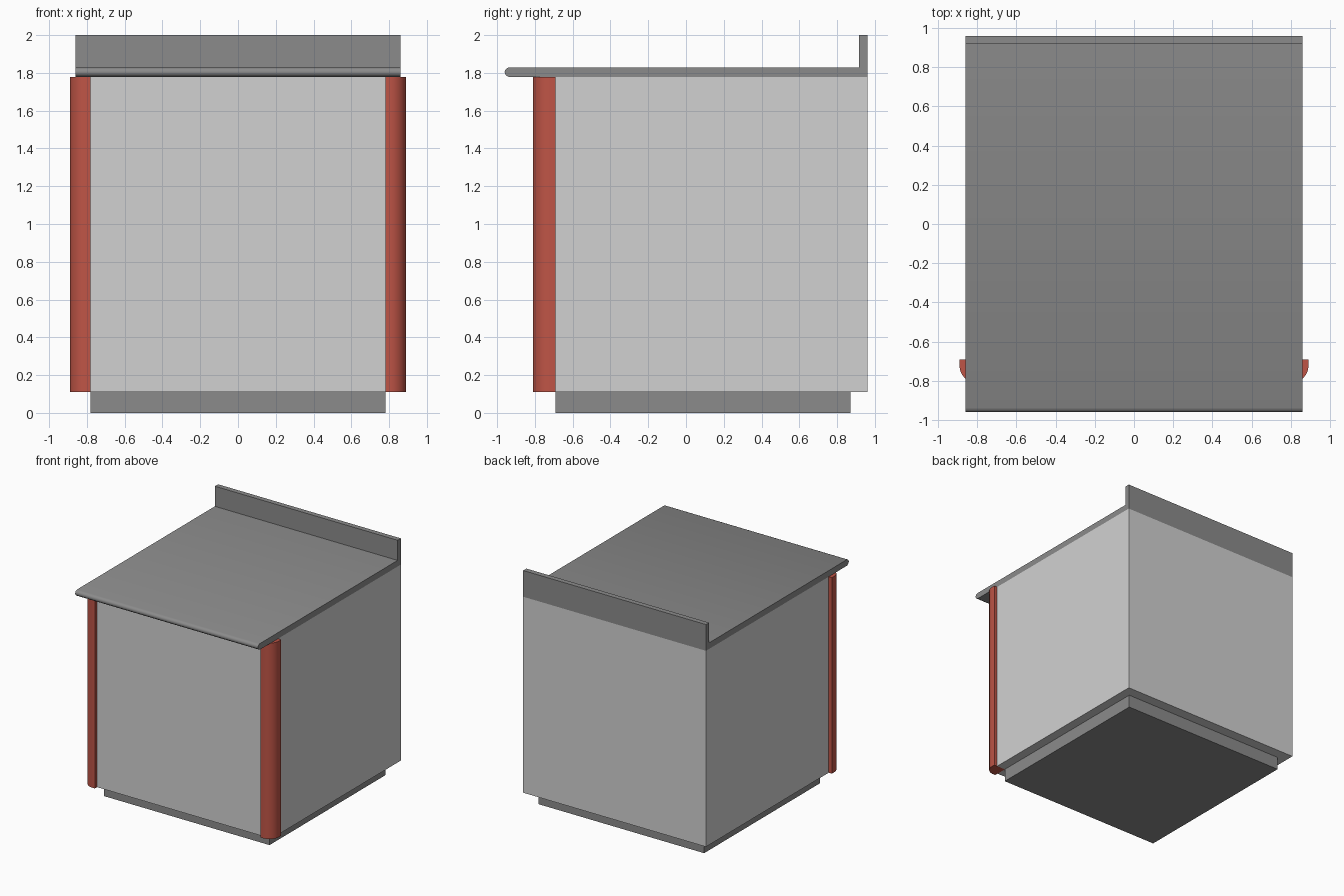
import bpy, bmesh, math
from mathutils import Vector

if "Cube" in bpy.data.objects:
    bpy.data.objects.remove(bpy.data.objects["Cube"])


def material(name, rgb):
    m = bpy.data.materials.new(name)
    m.diffuse_color = (*rgb, 1)
    m.use_nodes = True
    m.node_tree.nodes["Principled BSDF"].inputs["Base Color"].default_value = m.diffuse_color
    return m


LIGHT = material("light grey panel", (0.64, 0.64, 0.64))
STEEL = material("mid grey metal", (0.26, 0.26, 0.26))
RED = material("red trim", (0.52, 0.09, 0.062))


def prism(name, points, direction, mat):
    """Extrude a closed outline of 3D points along a direction."""
    bm = bmesh.new()
    face = bm.faces.new([bm.verts.new(p) for p in points])
    ext = bmesh.ops.extrude_face_region(bm, geom=[face])["geom"]
    moved = [g for g in ext if isinstance(g, bmesh.types.BMVert)]
    bmesh.ops.translate(bm, verts=moved, vec=Vector(direction))
    bmesh.ops.recalc_face_normals(bm, faces=bm.faces)
    me = bpy.data.meshes.new(name)
    bm.to_mesh(me)
    bm.free()
    me.materials.append(mat)
    ob = bpy.data.objects.new(name, me)
    bpy.context.collection.objects.link(ob)
    return ob


def box(name, x, y, z, mat):
    pts = [(x[0], y[0], z[0]), (x[1], y[0], z[0]), (x[1], y[1], z[0]), (x[0], y[1], z[0])]
    return prism(name, pts, (0, 0, z[1] - z[0]), mat)


def smooth(ob):
    bpy.ops.object.select_all(action='DESELECT')
    ob.select_set(True)
    bpy.context.view_layer.objects.active = ob
    bpy.ops.object.shade_smooth_by_angle(angle=math.radians(35))


def arc(cx, cy, r, a0, a1, n):
    return [(cx + r * math.cos(math.radians(a0 + (a1 - a0) * i / n)),
             cy + r * math.sin(math.radians(a0 + (a1 - a0) * i / n))) for i in range(n + 1)]


# Recessed plinth, cabinet body and front panel
box("plinth", (-0.78, 0.78), (-0.69, 0.87), (0, 0.11), STEEL)
box("cabinet_body", (-0.86, 0.86), (-0.69, 0.96), (0.11, 1.777), LIGHT)
box("front_panel", (-0.78, 0.78), (-0.78, -0.69), (0.11, 1.777), LIGHT)

# Worktop with rounded front nose and upstand at the back: side profile
nose = arc(-0.937, 1.804, 0.023, 90, 270, 10)
profile = nose + [(0.96, 1.777), (0.96, 2.0), (0.917, 2.0), (0.917, 1.829)]
nose_top = [(-0.937, 1.829)]
smooth(prism("worktop", [(-0.86, y, z) for y, z in nose_top + profile[1:10] + [(-0.937, 1.777)] + profile[11:]],
             (1.72, 0, 0), STEEL))

# Rounded corner posts, mirrored left and right
for side, label in ((-1, "left"), (1, "right")):
    outline = [(0.78, -0.69), (0.78, -0.81)] + arc(0.802, -0.722, 0.088, -90, 0, 12) + [(0.89, -0.69)]
    smooth(prism("corner_post_" + label, [(side * x, y, 0.11) for x, y in outline], (0, 0, 1.667), RED))
